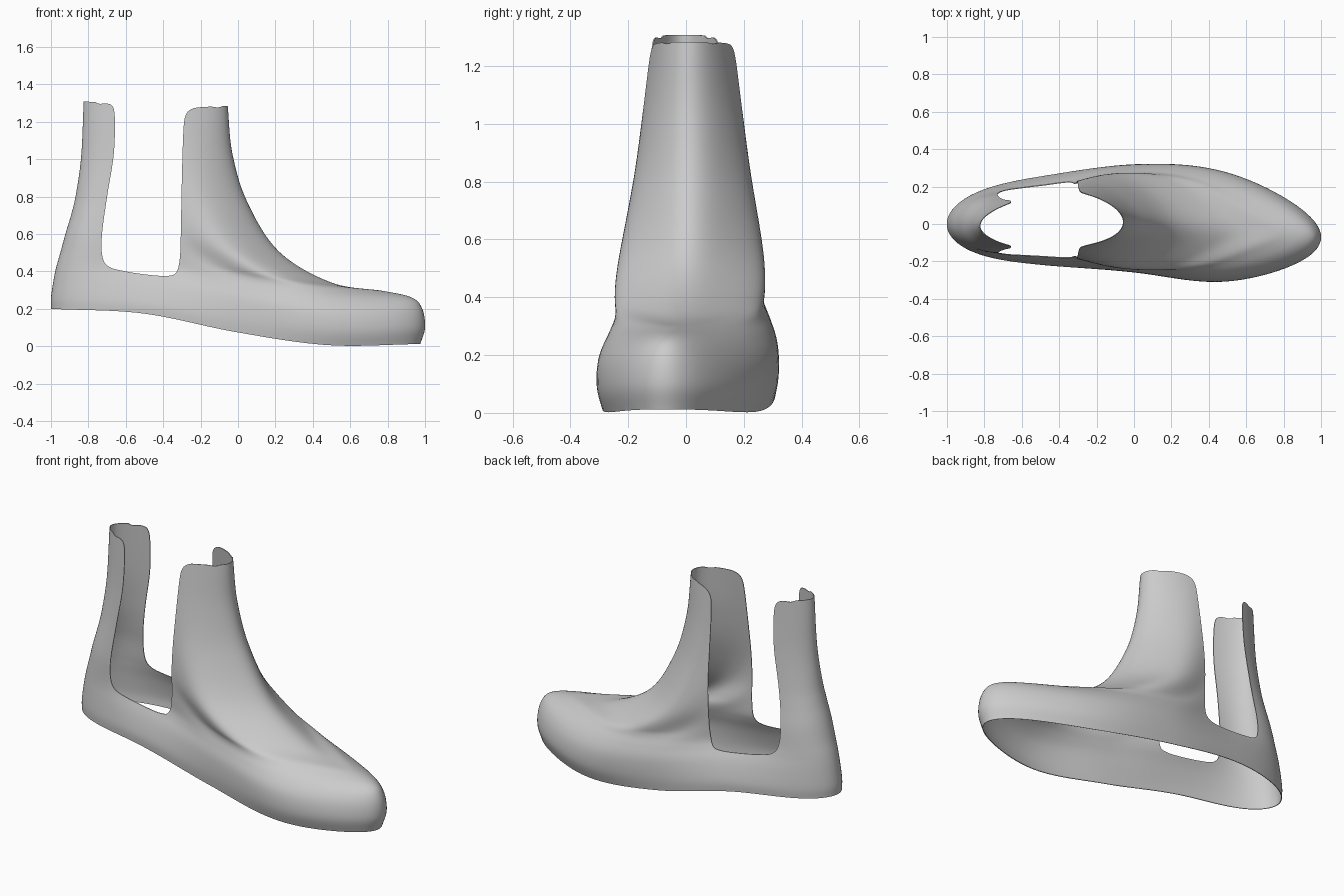
import bpy, bmesh, math

if "Cube" in bpy.data.objects:
    bpy.data.objects.remove(bpy.data.objects["Cube"])

# Slanted rings, sole to collar:
# front x, z | back x, z | half width at 0, 1/4, 1/2, 3/4, 1 of length | foot-shape weight
RINGS = [
    (.975, .012, -1.0, .20, .31, .27, .280, .312, .28, 1),
    (1.0, .10, -1.0, .26, .32, .273, .290, .338, .31, 1),
    (.985, .20, -.985, .36, .32, .240, .286, .328, .27, 1),
    (.93, .26, -.97, .43, .32, .210, .264, .285, .20, .9),
    (.78, .295, -.95, .50, .32, .190, .243, .258, .13, .7),
    (.50, .34, -.92, .61, .30, .185, .217, .288, .17, .4),
    (.22, .505, -.89, .71, .25, .180, .200, .278, .195, .1),
    (.05, .77, -.865, .82, .20, .170, .183, .230, .19, 0),
    (-.03, 1.03, -.838, 1.02, .155, .157, .167, .190, .175, 0),
    (-.055, 1.283, -.825, 1.308, .13, .142, .150, .155, .155, 0),
]
MID_FOOT = (0, .018, .03, -.016, -.07)     # sideways bend of the foot
MID_COLLAR = (-.01, 0, .02, .022, .01)     # sideways bend of the collar
SOLE_BEND = (0, .022, -.03, -.053, 0)      # arch of the sole line
AROUND, STEPS = 112, 7


def spline(vals, t):
    """Catmull-Rom value through evenly spaced numbers, t in index units."""
    n = len(vals)
    i = min(int(t), n - 2)
    f = t - i

    def at(k):
        if k < 0:
            return 2 * vals[0] - vals[1]
        if k >= n:
            return 2 * vals[-1] - vals[-2]
        return vals[k]
    a, b, c, d = (at(i + k) for k in (-1, 0, 1, 2))
    return b + .5 * f * (c - a + f * (2*a - 5*b + 4*c - d + f * (3*(b - c) + d - a)))


def make_object(name, bm):
    mesh = bpy.data.meshes.new(name)
    bm.to_mesh(mesh)
    bm.free()
    ob = bpy.data.objects.new(name, mesh)
    bpy.context.collection.objects.link(ob)
    return ob


# Shoe upper: lofted shell, open below and at the collar
bm = bmesh.new()
columns = list(zip(*RINGS))
rows = []
for r in range((len(RINGS) - 1) * STEPS + 1):
    fx, fz, bx, bz, *widths, k = [spline(c, r / STEPS) for c in columns]
    row = []
    for j in range(AROUND):
        a = 2 * math.pi * j / AROUND
        s = (1 - math.cos(a)) / 2
        mid = k * spline(MID_FOOT, 4*s) + (1 - k) * spline(MID_COLLAR, 4*s)
        row.append(bm.verts.new((
            bx + (fx - bx) * s,
            mid + math.sin(a) * spline(widths, 4*s),
            bz + (fz - bz) * s + k * k * spline(SOLE_BEND, 4*s))))
    rows.append(row)

# Even out the loft between the sole edge and the collar
for _ in range(14):
    ys = [[v.co.y for v in row] for row in rows]
    for r in range(1, len(rows) - 1):
        for j, v in enumerate(rows[r]):
            v.co.y = (ys[r - 1][j] + 2 * ys[r][j] + ys[r + 1][j]) / 4
for lo, hi in zip(rows, rows[1:]):
    for j in range(AROUND):
        n = (j + 1) % AROUND
        bm.faces.new((lo[j], hi[j], hi[n], lo[n]))
upper = make_object("shoe_upper", bm)

# Side opening cutter: rounded slot running through both sides
SLOT = [(-.80, 1.40), (-.76, 1.304), (-.70, 1.298), (-.668, 1.278), (-.658, 1.20),
        (-.665, 1.02), (-.70, .80), (-.727, .60), (-.725, .48), (-.69, .425),
        (-.60, .40), (-.48, .382), (-.38, .376), (-.33, .395), (-.31, .48),
        (-.305, .65), (-.30, .90), (-.292, 1.15), (-.28, 1.235), (-.25, 1.267),
        (-.21, 1.277), (-.15, 1.281), (-.08, 1.287), (-.03, 1.40)]
bm = bmesh.new()
xs, zs = zip(*SLOT)
outline = [(spline(xs, i / 5), spline(zs, i / 5)) for i in range((len(SLOT) - 1) * 5 + 1)]
face = bm.faces.new([bm.verts.new((x, -.6, z)) for x, z in outline])
side = bmesh.ops.extrude_face_region(bm, geom=[face])["geom"]
bmesh.ops.translate(bm, vec=(0, 1.2, 0),
                    verts=[v for v in side if isinstance(v, bmesh.types.BMVert)])
bmesh.ops.recalc_face_normals(bm, faces=bm.faces)
cutter = make_object("side_opening_cutter", bm)
cutter.hide_render = True

# Thin wall, then cut the openings
bpy.context.view_layer.objects.active = upper
upper.select_set(True)
wall = upper.modifiers.new("wall", "SOLIDIFY")
wall.thickness = .004
wall.offset = -1
cut = upper.modifiers.new("side_openings", "BOOLEAN")
cut.operation = "DIFFERENCE"
cut.solver = "EXACT"
cut.object = cutter
for m in ("wall", "side_openings"):
    bpy.ops.object.modifier_apply(modifier=m)
bpy.data.objects.remove(cutter)
bpy.ops.object.shade_smooth_by_angle(angle=math.radians(40))
